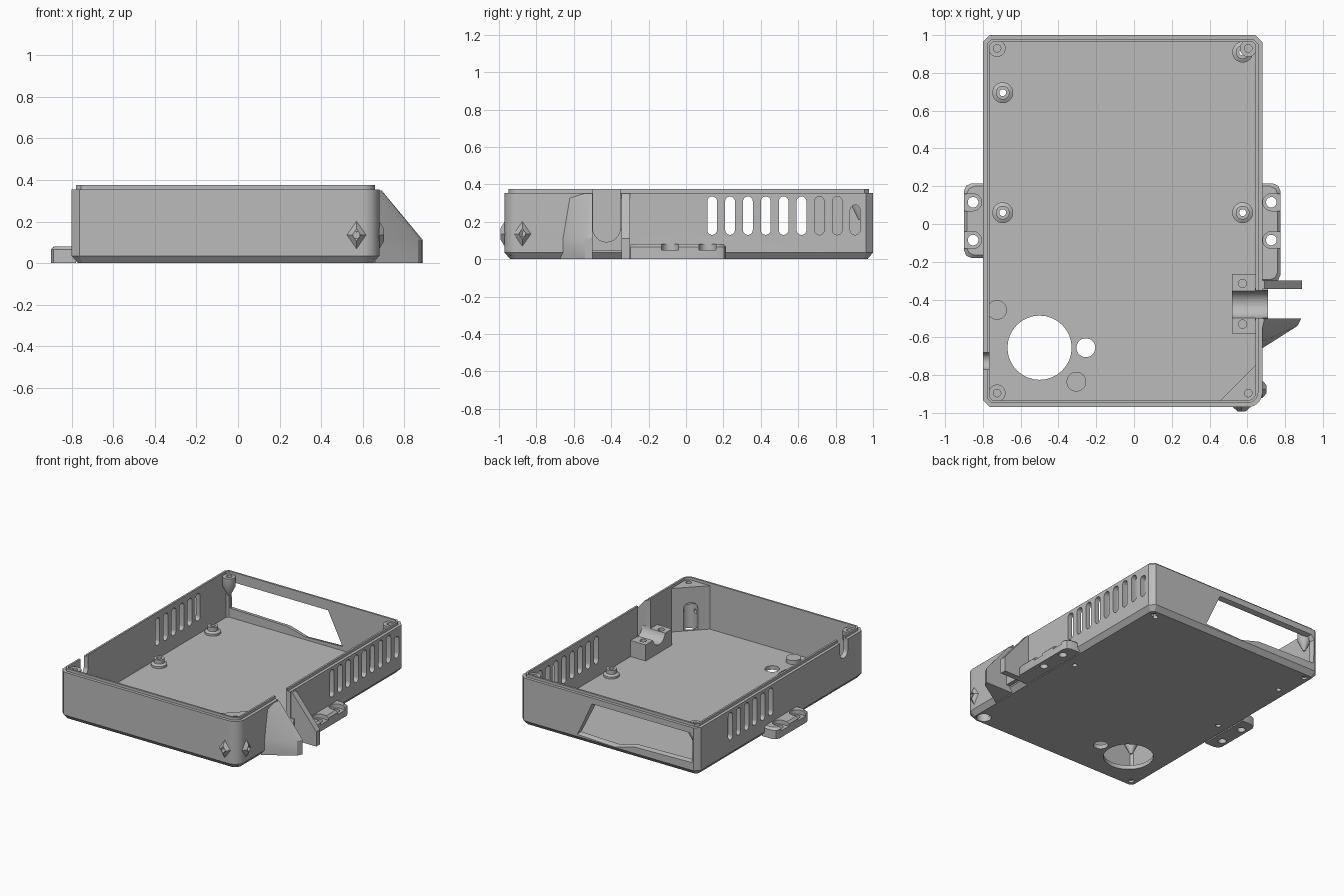
import bpy, bmesh, math
from mathutils import Matrix

if "Cube" in bpy.data.objects:
    bpy.data.objects.remove(bpy.data.objects["Cube"], do_unlink=True)

grey = bpy.data.materials.new("plain grey")
grey.use_nodes = True
grey.diffuse_color = (0.5, 0.5, 0.5, 1)
grey.node_tree.nodes["Principled BSDF"].inputs["Base Color"].default_value = (0.5, 0.5, 0.5, 1)

X0, X1, Y0, Y1 = -0.80, 0.68, -0.97, 1.0
FLOOR, RIM, LIP = 0.03, 0.355, 0.375
parts = []


def loft(name, loops, part=True):
    """Closed solid through equal-length loops of points."""
    bm = bmesh.new()
    rings = [[bm.verts.new(p) for p in loop] for loop in loops]
    n = len(rings[0])
    for a, b in zip(rings, rings[1:]):
        for i in range(n):
            j = (i + 1) % n
            bm.faces.new((a[i], a[j], b[j], b[i]))
    bm.faces.new(rings[0])
    bm.faces.new(rings[-1])
    bmesh.ops.recalc_face_normals(bm, faces=bm.faces)
    me = bpy.data.meshes.new(name)
    bm.to_mesh(me)
    bm.free()
    ob = bpy.data.objects.new(name, me)
    bpy.context.scene.collection.objects.link(ob)
    if part:
        parts.append(ob)
    else:
        ob.hide_render = True
    return ob


def place(pts, axis, t):
    order = {"x": lambda p: (t, p[0], p[1]), "y": lambda p: (p[0], t, p[1]),
             "z": lambda p: (p[0], p[1], t)}[axis]
    return [order(p) for p in pts]


def prism(name, pts, axis, lo, hi, part=True):
    return loft(name, [place(pts, axis, lo), place(pts, axis, hi)], part)


def arc(a, b, r, start, end, n=16):
    return [(a + r * math.cos(math.radians(start + (end - start) * i / n)),
             b + r * math.sin(math.radians(start + (end - start) * i / n))) for i in range(n + 1)]


def circle(a, b, r, n=32):
    return arc(a, b, r, 0, 360, n)[:-1]


def rect(a0, a1, b0, b1):
    return [(a0, b0), (a1, b0), (a1, b1), (a0, b1)]


def stadium(a, lo, hi, r):
    return arc(a, lo + r, r, 180, 360) + arc(a, hi - r, r, 0, 180)


def u_shape(a, b, r, end):
    return arc(a, b, r, 180, 360) + [(a + r, end), (a - r, end)]


def turned(name, x, y, profile, part=True):
    return loft(name, [place(circle(x, y, r), "z", z) for r, z in profile], part)


def bore(a, b, r, axis, lo, hi):
    return prism("cutter", circle(a, b, r), axis, lo, hi, False)


def cut(targets, cutters):
    for ob in targets:
        for c in cutters:
            m = ob.modifiers.new("cut", "BOOLEAN")
            m.operation, m.solver, m.object = "DIFFERENCE", "EXACT", c
        bpy.context.view_layer.update()
        ev = ob.evaluated_get(bpy.context.evaluated_depsgraph_get())
        me = bpy.data.meshes.new_from_object(ev)
        ob.modifiers.clear()
        ob.data = me
    for c in cutters:
        bpy.data.objects.remove(c, do_unlink=True)


def plan(i):
    """Case outline inset by i: three chamfered corners, one rounded."""
    c, r = 0.037 - 0.586 * i, 0.08 - i
    x0, x1, y0, y1 = X0 + i, X1 - i, Y0 + i, Y1 - i
    return ([(x0 + c, y0)] + arc(x1 - r, y0 + r, r, 270, 360) +
            [(x1, y1 - c), (x1 - c, y1), (x0 + c, y1), (x0, y1 - c), (x0, y0 + c)])


# Case shell with bottom chamfer and lip
case = loft("case", [place(plan(i), "z", z) for i, z in
                     ((0.03, 0), (0, 0.035), (0, RIM), (0.022, RIM), (0.022, LIP))])
cut([case], [prism("cutter", plan(0.036), "z", FLOOR, 0.5, False)])

# Vents, cable notch and fan holes
cutters = []
for i in range(9):
    y, top = 0.14 + 0.0955 * i, 0.29 if i == 8 else 0.335
    cutters.append(prism("cutter", stadium(y, 0.13, top, 0.026), "x", 0.6, 0.75, False))
    if i < 6:
        cutters.append(prism("cutter", stadium(y, 0.13, top, 0.026), "x", -0.85, -0.72, False))
cutters.append(prism("cutter", u_shape(-0.725, 0.275, 0.045, 0.5), "x", -0.85, -0.72, False))
cutters.append(bore(-0.5, -0.655, 0.17, "z", -0.1, 0.1))
cutters.append(bore(-0.255, -0.655, 0.05, "z", -0.1, 0.1))

# Rear display window with flared outside edge
window = [(0.07, 0.30), (0.19, 0.06), (-0.12, 0.05), (-0.27, 0.09),
          (-0.74, 0.10), (-0.745, 0.27), (-0.72, 0.30)]
flare = [(-0.28 + (x + 0.28) * 1.03, 0.18 + (z - 0.18) * 1.12) for x, z in window]
cutters.append(loft("cutter", [place(window, "y", 0.9), place(window, "y", 0.975),
                               place(flare, "y", 1.01)], False))
cut([case], cutters)

# Thick front corner with arched alcove
corner = prism("corner_block", [(0.45, -0.94), (0.654, -0.94), (0.654, -0.736)], "z", 0.02, RIM)
alcove = prism("cutter", arc(0, 0.19, 0.05, 0, 180) + [(-0.05, 0.034), (0.05, 0.034)],
               "y", 0, 0.12, False)
alcove.data.transform(Matrix.Translation((0.59, -0.88, 0)) @ Matrix.Rotation(math.pi / 4, 4, "Z"))
cut([corner], [alcove])

# Diamond screw plates on the rounded corner
diamonds = []
for name, axis, a, face, sign in (("front_diamond", "y", 0.57, Y0, -1),
                                  ("side_diamond", "x", -0.875, X1, 1)):
    loops = []
    for s, d in ((1, -0.02), (1, 0), (0.45, 0.022)):
        pts = [(a - 0.046 * s, 0.135), (a, 0.135 - 0.066 * s),
               (a + 0.046 * s, 0.135), (a, 0.135 + 0.066 * s)]
        loops.append(place(pts, axis, face + sign * d))
    diamonds.append(loft(name, loops))
cut([case, corner] + diamonds, [bore(0.59, -0.88, 0.05, "z", -0.1, 0.2),
                               bore(0.57, 0.135, 0.016, "y", -1.1, -0.88),
                               bore(-0.875, 0.135, 0.016, "x", 0.59, 0.8)])

# Lid screw bosses in the corners
for name, x, y in (("rear_right_boss", -0.725, 0.93), ("rear_left_boss", 0.605, 0.93),
                   ("front_right_boss", -0.725, -0.895)):
    boss = turned(name, x, y, [(0.008, 0.21), (0.045, 0.285), (0.045, RIM)])
    cut([boss], [bore(x, y, 0.02, "z", 0.27, 0.5)])
    cut([case], [bore(x, y, 0.02, "z", -0.1, 0.015)])
cut([corner], [bore(0.605, -0.895, 0.02, "z", 0.27, 0.5)])

# Circuit board standoffs
for i, (x, y) in enumerate(((-0.695, 0.695), (-0.695, 0.06), (0.575, 0.06), (0.575, 0.91))):
    post = turned("standoff_%d" % (i + 1), x, y, [(0.055, 0.02), (0.055, 0.045), (0.036, 0.055), (0.036, 0.085)])
    cut([post, case], [bore(x, y, 0.018, "z", -0.1, 0.2)])

# Floor pegs beside the fan hole
for i, (x, y) in enumerate(((-0.725, -0.455), (-0.305, -0.835))):
    turned("floor_peg_%d" % (i + 1), x, y, [(0.052, 0.02), (0.052, 0.06)])

# Side mounting tabs with open counterbores
for name, s, wall, edge, start in (("right_tab", -1, 0.80, 0.90, -0.18), ("left_tab", 1, 0.68, 0.775, -0.31)):
    def tab_plan(i):
        w, e, a, b = wall - 0.02, edge - i, start + i, 0.215 - i
        return [(s * x, y) for x, y in ((w, a), (e - 0.04, a), (e - 0.012, a + 0.012), (e, a + 0.04),
                                        (e, b - 0.04), (e - 0.012, b - 0.012), (e - 0.04, b), (w, b))]
    tab = loft(name, [place(tab_plan(i), "z", z) for i, z in ((0, 0), (0, 0.065), (0.015, 0.08))])
    cutters = []
    for y in (0.115, -0.085):
        hx = edge - 0.048
        cutters.append(bore(s * hx, y, 0.028, "z", -0.1, 0.2))
        pocket = [(s * b, a) for a, b in u_shape(y, hx, 0.045, edge + 0.1)]
        cutters.append(prism("cutter", pocket, "z", 0.05, 0.2, False))
    cut([tab], cutters)

# Cable guide arms: thin rear plate and tapered front wedge
prism("rear_arm", [(0.65, 0), (0.89, 0), (0.89, 0.11), (0.69, RIM - 0.005), (0.65, RIM - 0.005)], "y", -0.345, -0.30)
wedge = [(0.66, -0.50), (0.885, -0.50), (0.865, -0.54), (0.66, -0.67)]
ridge = [(0.66, -0.50), (0.69, -0.50), (0.688, -0.515), (0.66, -0.63)]
loft("front_arm", [place(wedge, "z", 0), place(wedge, "z", 0.11), place(ridge, "z", RIM - 0.005)])

# Cable clamp saddle and the slot through the wall
clamp = prism("clamp_block", rect(0.52, 0.65, -0.58, -0.265), "z", 0.02, 0.15)
saddle = prism("cable_saddle", rect(0.64, 0.71, -0.51, -0.34), "z", 0.045, 0.16)
cut([case, clamp, saddle], [prism("cutter", u_shape(-0.425, 0.165, 0.073, 0.6), "x", 0.45, 0.8, False)])
cut([clamp], [bore(0.575, y, 0.022, "z", 0.06, 0.3) for y in (-0.315, -0.53)])

# Material and shading
for ob in parts:
    ob.data.materials.clear()
    ob.data.materials.append(grey)
    bpy.ops.object.select_all(action="DESELECT")
    ob.select_set(True)
    bpy.context.view_layer.objects.active = ob
    bpy.ops.object.shade_smooth_by_angle(angle=math.radians(30))
